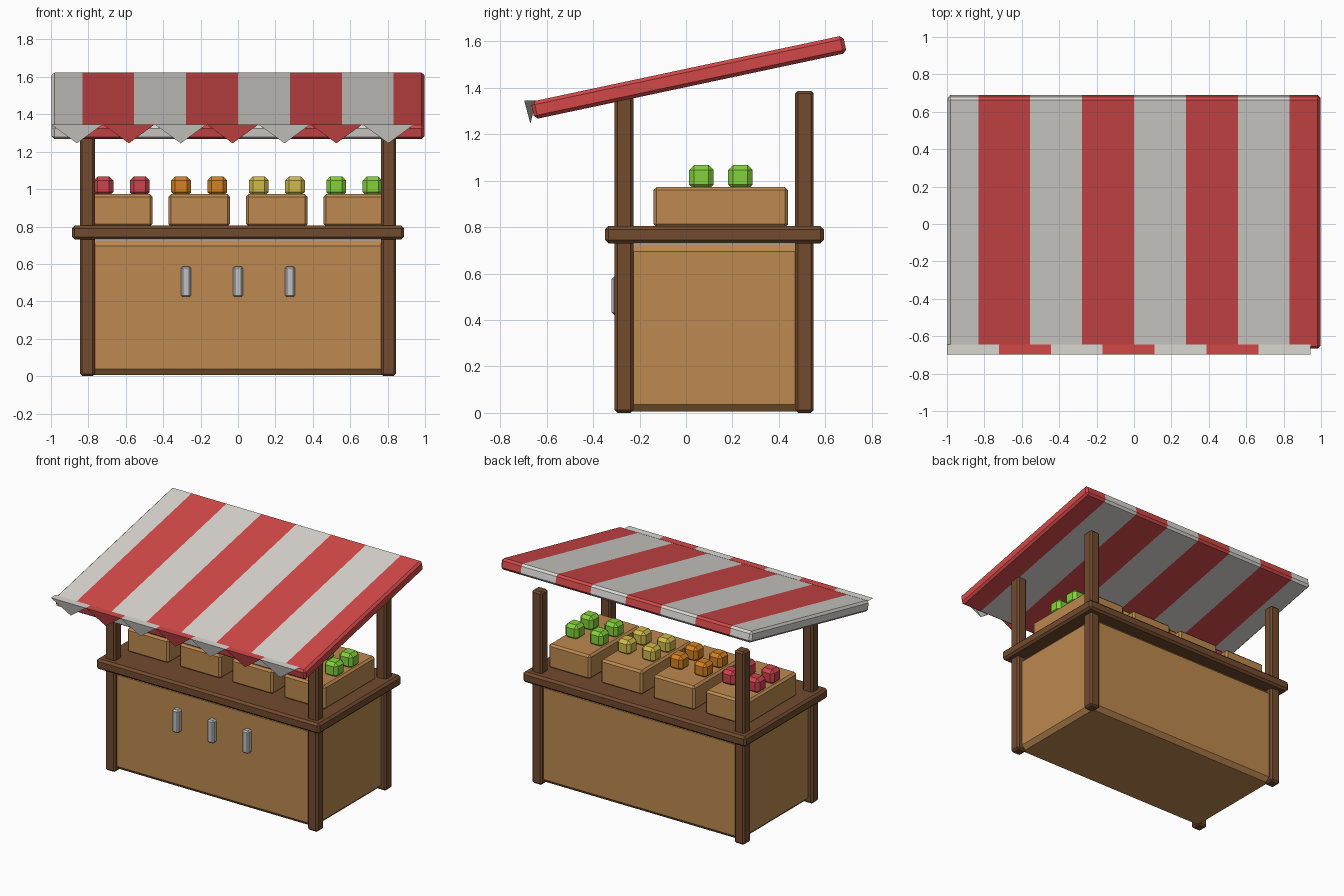
import bpy
import bmesh
import math
from mathutils import Matrix, Vector

if "Cube" in bpy.data.objects:
    bpy.data.objects.remove(bpy.data.objects["Cube"], do_unlink=True)


def material(name, r, g, b):
    mat = bpy.data.materials.new(name)
    mat.use_nodes = True
    mat.diffuse_color = (r, g, b, 1)
    bsdf = next(n for n in mat.node_tree.nodes if n.type == 'BSDF_PRINCIPLED')
    bsdf.inputs["Base Color"].default_value = (r, g, b, 1)
    return mat


dark_wood = material("dark wood", 0.17, 0.07, 0.028)
light_wood = material("light wood", 0.51, 0.25, 0.08)
canvas_red = material("canvas red", 0.65, 0.066, 0.066)
canvas_white = material("canvas white", 0.70, 0.68, 0.64)
metal = material("handle grey", 0.52, 0.53, 0.54)
produce = [
    ("red", material("fruit red", 0.62, 0.055, 0.075)),
    ("orange", material("fruit orange", 0.65, 0.22, 0.015)),
    ("yellow", material("fruit yellow", 0.63, 0.49, 0.07)),
    ("green", material("fruit green", 0.23, 0.63, 0.045)),
]


def finish(name, bm, *mats):
    bmesh.ops.recalc_face_normals(bm, faces=bm.faces)
    mesh = bpy.data.meshes.new(name)
    bm.to_mesh(mesh)
    bm.free()
    for mat in mats:
        mesh.materials.append(mat)
    obj = bpy.data.objects.new(name, mesh)
    bpy.context.collection.objects.link(obj)
    return obj


def chamfered(size, bevel):
    """Box around the origin with flat chamfers on every edge."""
    bm = bmesh.new()
    bmesh.ops.create_cube(bm, size=1)
    bmesh.ops.scale(bm, vec=size, verts=bm.verts)
    bmesh.ops.bevel(bm, geom=bm.edges[:], offset=bevel, segments=1,
                    profile=0.5, affect='EDGES')
    return bm


def box(name, low, high, bevel, mat):
    low, high = Vector(low), Vector(high)
    bm = chamfered(high - low, bevel)
    bmesh.ops.translate(bm, vec=(low + high) / 2, verts=bm.verts)
    return finish(name, bm, mat)


# Cabinet and counter top
box("cabinet", (-0.81, -0.28, 0.007), (0.81, 0.525, 0.725), 0.03, light_wood)
box("counter_top", (-0.888, -0.349, 0.73), (0.888, 0.594, 0.805), 0.015, dark_wood)

# Corner posts
for side, x in (("right", -0.805), ("left", 0.805)):
    for end, y in (("front", -0.267), ("back", 0.51)):
        box(f"{end}_{side}_post", (x - 0.04, y - 0.04, 0),
            (x + 0.04, y + 0.04, 1.387), 0.012, dark_wood)

# Door handles
for i in range(3):
    x = (i - 1) * 0.278
    box(f"handle_{i + 1}", (x - 0.026, -0.32, 0.422),
        (x + 0.026, -0.265, 0.587), 0.01, metal)

# Crates, each holding four chunky fruits
for i, (label, mat) in enumerate(produce):
    cx, cy = (i - 1.5) * 0.415, 0.15
    box(f"{label}_crate", (cx - 0.165, cy - 0.29, 0.8),
        (cx + 0.165, cy + 0.29, 0.973), 0.014, light_wood)
    for sx in (-1, 1):
        for sy in (-1, 1):
            c = Vector((cx + sx * 0.097, cy + sy * 0.084, 1.015))
            half = Vector((0.053, 0.053, 0.053))
            box(f"{label}_fruit", c - half, c + half, 0.022, mat)

# Sloping awning, cut into stripes
STRIPE = 0.2775
bm = chamfered((1.994, 1.375, 0.077), 0.015)
for k in range(-3, 4):
    bmesh.ops.bisect_plane(bm, geom=bm.verts[:] + bm.edges[:] + bm.faces[:],
                           plane_co=(k * STRIPE, 0, 0), plane_no=(1, 0, 0))
for face in bm.faces:
    x = face.calc_center_median().x
    face.material_index = math.floor(x / STRIPE) % 2
bm.transform(Matrix.Translation((0, 0.012, 1.445))
             @ Matrix.Rotation(math.radians(12), 4, 'X'))
finish("awning", bm, canvas_white, canvas_red)

# Scalloped trim: flat pyramids pointing down along the front edge
for i in range(7):
    bm = bmesh.new()
    x0 = -1 + i * STRIPE
    x1 = x0 + STRIPE
    base = [bm.verts.new((x, y, 1.346)) for x, y in
            ((x0, -0.697), (x1, -0.697), (x1, -0.645), (x0, -0.645))]
    tip = bm.verts.new(((x0 + x1) / 2, -0.67, 1.245))
    bm.faces.new(base)
    for a, b in zip(base, base[1:] + base[:1]):
        bm.faces.new((a, b, tip))
    finish(f"trim_point_{i + 1}", bm, canvas_red if i % 2 else canvas_white)
